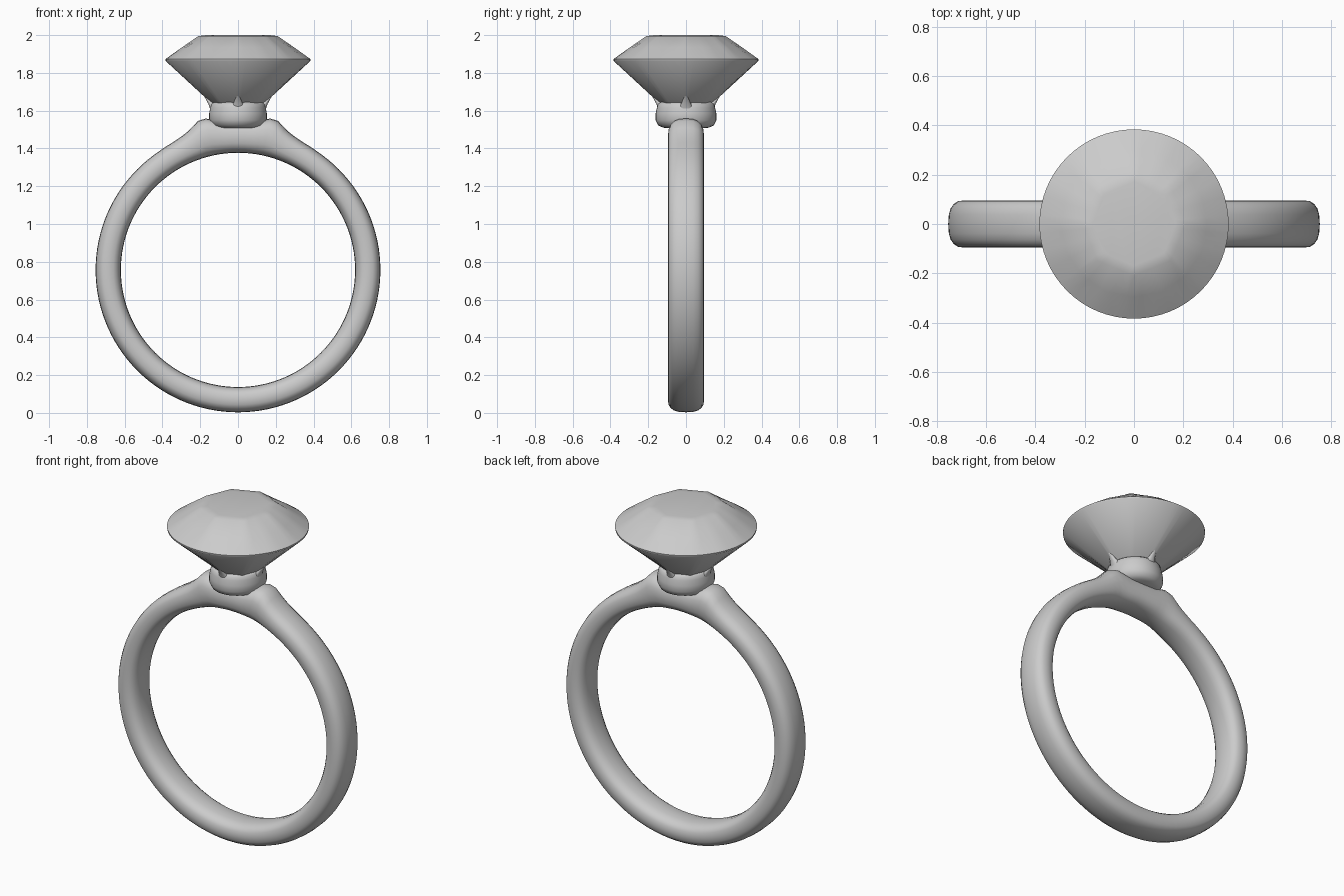
import bpy, bmesh
from math import sin, cos, pi, atan2, sqrt, copysign

if "Cube" in bpy.data.objects:
    bpy.data.objects.remove(bpy.data.objects["Cube"])

CZ = 0.757  # centre height of the band


def make(name, rings, closed=False, angle=50):
    """Skin a list of equal-length closed rings; cap the ends unless the rings loop."""
    bm = bmesh.new()
    vs = [[bm.verts.new(p) for p in r] for r in rings]
    n = len(rings[0])
    for k in range(len(vs) if closed else len(vs) - 1):
        a, b = vs[k], vs[(k + 1) % len(vs)]
        for i in range(n):
            j = (i + 1) % n
            bm.faces.new((a[i], a[j], b[j], b[i]))
    if not closed:
        bm.faces.new(vs[0])
        bm.faces.new(vs[-1])
    bmesh.ops.recalc_face_normals(bm, faces=bm.faces)
    me = bpy.data.meshes.new(name)
    bm.to_mesh(me)
    bm.free()
    ob = bpy.data.objects.new(name, me)
    bpy.context.collection.objects.link(ob)
    bpy.ops.object.select_all(action='DESELECT')
    ob.select_set(True)
    bpy.context.view_layer.objects.active = ob
    bpy.ops.object.shade_smooth_by_angle(angle=angle * pi / 180)
    return ob


def lerp_profile(pts, x):
    for (x0, z0), (x1, z1) in zip(pts, pts[1:]):
        if x <= x1:
            t = (x - x0) / (x1 - x0)
            return z0 + (z1 - z0) * t
    return pts[-1][1]


# band: rounded section swept around a circle, outer side raised at the shoulders
shoulder = [(0, 0.785), (0.10, 0.79), (0.16, 0.82), (0.21, 0.817), (0.26, 0.787),
            (0.31, 0.768), (0.38, 0.758), (0.48, 0.754), (4, 0.754)]
rings = []
N, M = 120, 20
for k in range(N):
    a = 2 * pi * k / N                      # measured from the top
    off = min(a, 2 * pi - a)
    outer = lerp_profile(shoulder, off * 0.8)
    inner = 0.62
    mid, half = (outer + inner) / 2, (outer - inner) / 2
    ring = []
    for i in range(M):
        t = 2 * pi * i / M
        c, s = cos(t), sin(t)
        y = 0.096 * copysign(abs(c) ** 0.77, c)
        r = mid + half * copysign(abs(s) ** 0.77, s)
        ring.append((r * sin(a), y, CZ + r * cos(a)))
    rings.append(ring)
make("band", rings, closed=True, angle=80)

# collar: small rounded cup, slightly deeper front to back
cup = [(0.06, 1.505), (0.115, 1.51), (0.14, 1.522), (0.153, 1.55), (0.153, 1.585),
       (0.147, 1.615), (0.142, 1.635), (0.13, 1.645), (0.11, 1.632), (0.04, 1.57)]
make("collar", [[(r * cos(2 * pi * i / 40), r * 1.05 * sin(2 * pi * i / 40), z)
                 for i in range(40)] for r, z in cup], angle=80)

# four pointed prongs flaring out of the collar
prong = [(0.115, 1.575, 0.048), (0.132, 1.62, 0.036), (0.149, 1.645, 0.021),
         (0.168, 1.67, 0.012), (0.19, 1.694, 0.003)]
for q, side in enumerate(("right", "back", "left", "front")):
    a = q * pi / 2
    rings = []
    for r, z, w in prong:
        ring = []
        for i in range(12):
            t = 2 * pi * i / 12
            u, v = r + 0.4 * w * cos(t), w * sin(t)
            ring.append((u * cos(a) - v * sin(a), u * sin(a) + v * cos(a),
                         z - 0.4 * w * cos(t)))
        rings.append(ring)
    make("prong_" + side, rings, angle=70)


# gem: round girdle, polygonal table and faceted pavilion
def gem_ring(r, z, sides, n=64):
    pts = []
    for i in range(n):
        t = 2 * pi * i / n
        f = 1.0
        if sides:
            step = 2 * pi / sides
            f = cos(step / 2) / cos((t % step) - step / 2)
        pts.append((r * f * cos(t), r * f * sin(t), z))
    return pts


make("gem", [gem_ring(0.01, 1.53, 0), gem_ring(0.15, 1.648, 8), gem_ring(0.383, 1.863, 0),
             gem_ring(0.384, 1.873, 0), gem_ring(0.297, 1.935, 16),
             gem_ring(0.21, 1.995, 8), gem_ring(0.17, 2.0, 8)], angle=50)
